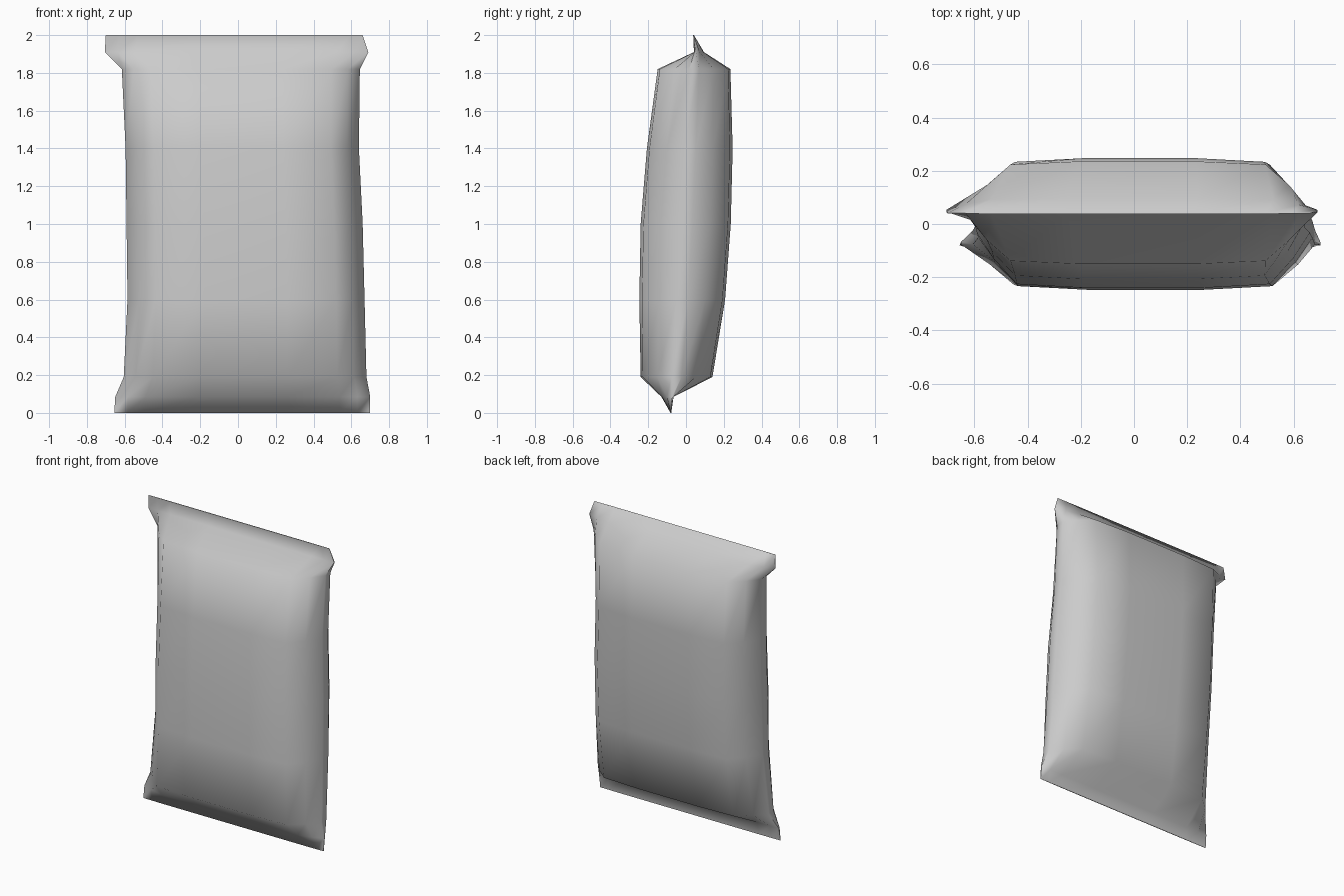
import bpy, bmesh, math

cube = bpy.data.objects.get("Cube")
if cube:
    bpy.data.objects.remove(cube)

mat = bpy.data.materials.new("plain_grey")
mat.use_nodes = True
grey = (0.6, 0.6, 0.6, 1)
mat.diffuse_color = grey
mat.node_tree.nodes["Principled BSDF"].inputs["Base Color"].default_value = grey

# Quarter outline of the pouch cross-section, mirrored into a full ring
quarter = [(0.35, 1.0), (0.76, 0.94), (0.9, 0.54), (1.0, 0.14)]
right = [(u, -v) for u, v in quarter] + [(u, v) for u, v in reversed(quarter)]
ring_shape = right + [(-u, -v) for u, v in right]

# Levels: height, left, right, front, side ridge, back
levels = [
    (0.00, -0.655, 0.70, -0.082, -0.08, -0.078),
    (0.085, -0.65, 0.70, -0.13, -0.068, -0.066),
    (0.19, -0.605, 0.68, -0.24, -0.05, 0.14),
    (0.60, -0.585, 0.67, -0.247, -0.02, 0.207),
    (1.00, -0.59, 0.66, -0.24, 0.0, 0.237),
    (1.40, -0.595, 0.64, -0.207, 0.02, 0.247),
    (1.82, -0.615, 0.645, -0.15, 0.043, 0.235),
    (1.91, -0.705, 0.69, 0.042, 0.046, 0.095),
    (2.00, -0.70, 0.66, 0.038, 0.04, 0.042),
]

# Loft the pouch with its pinched seams at both ends
bm = bmesh.new()
rings = []
for z, left, rt, front, ridge, back in levels:
    cx, hx = (left + rt) / 2, (rt - left) / 2
    rings.append([
        bm.verts.new((cx + u * hx, ridge + abs(v) * ((back if v > 0 else front) - ridge), z))
        for u, v in ring_shape])
n = len(ring_shape)
for low, high in zip(rings, rings[1:]):
    for i in range(n):
        j = (i + 1) % n
        bm.faces.new((low[i], low[j], high[j], high[i]))
bm.faces.new(rings[-1])
bm.faces.new(list(reversed(rings[0])))
bmesh.ops.recalc_face_normals(bm, faces=bm.faces)

mesh = bpy.data.meshes.new("pouch")
bm.to_mesh(mesh)
bm.free()
mesh.materials.append(mat)
pouch = bpy.data.objects.new("pouch", mesh)
bpy.context.collection.objects.link(pouch)

# Soft surface with crisp seam ends
bpy.context.view_layer.objects.active = pouch
pouch.select_set(True)
bpy.ops.object.shade_smooth_by_angle(angle=math.radians(75))
